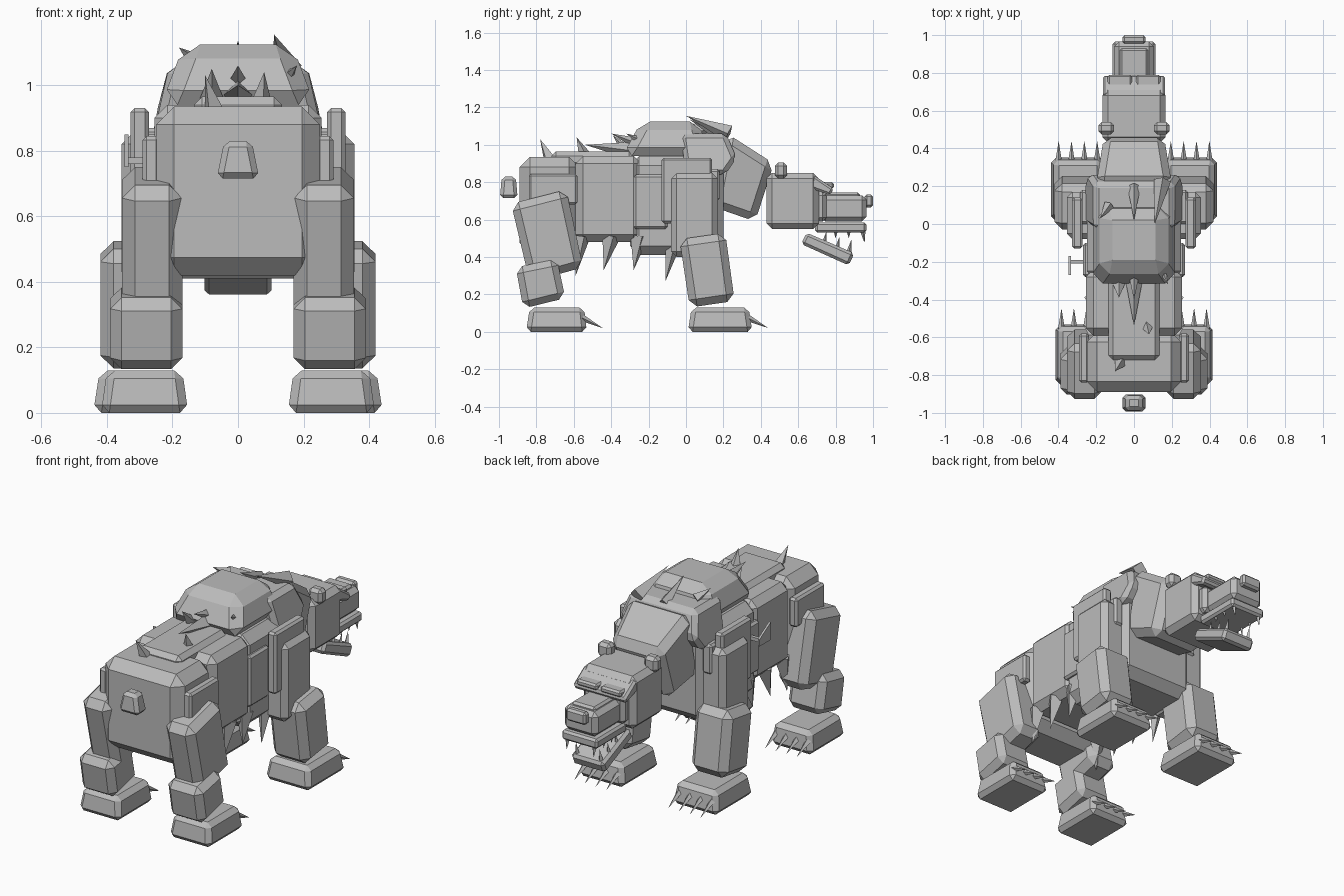
import bpy, bmesh
from mathutils import Vector

mat = bpy.data.materials.new("stone_grey")
mat.diffuse_color = (0.5, 0.5, 0.5, 1)


def finish(name, bm):
    bmesh.ops.recalc_face_normals(bm, faces=bm.faces)
    me = bpy.data.meshes.new(name)
    bm.to_mesh(me)
    bm.free()
    me.materials.append(mat)
    ob = bpy.data.objects.new(name, me)
    bpy.context.collection.objects.link(ob)
    return ob


def block(name, prof, half, cx=0, bevel=0.03):
    """Chamfered block from a side profile of (y, z) points and half widths."""
    if not isinstance(half, (list, tuple)):
        half = [half] * len(prof)
    bm = bmesh.new()
    a = [bm.verts.new((cx - h, y, z)) for (y, z), h in zip(prof, half)]
    b = [bm.verts.new((cx + h, y, z)) for (y, z), h in zip(prof, half)]
    bm.faces.new(a)
    bm.faces.new(b[::-1])
    n = len(prof)
    for i in range(n):
        j = (i + 1) % n
        bm.faces.new((a[i], b[i], b[j], a[j]))
    ob = finish(name, bm)
    if bevel:
        m = ob.modifiers.new("chamfer", 'BEVEL')
        m.width, m.segments, m.limit_method = bevel, 1, 'NONE'
    return ob


def box(name, y0, y1, z0, z1, half, cx=0, bevel=0.03):
    return block(name, [(y0, z0), (y1, z0), (y1, z1), (y0, z1)], half, cx, bevel)


def spike(name, base, tip, r=0.03, sides=4):
    """Pointed cone from base to tip."""
    base, tip = Vector(base), Vector(tip)
    d = tip - base
    bm = bmesh.new()
    bmesh.ops.create_cone(bm, cap_ends=True, segments=sides, radius1=r, radius2=0, depth=d.length)
    bm.transform(d.to_track_quat('Z', 'Y').to_matrix().to_4x4())
    bmesh.ops.translate(bm, verts=bm.verts, vec=(base + tip) / 2)
    return finish(name, bm)


# Trunk
box("rump", -0.89, -0.57, 0.42, 0.935, [0.25, 0.25, 0.25, 0.25], bevel=0.055)
box("belly", -0.59, -0.24, 0.48, 0.94, 0.255, bevel=0.04)
box("chest", -0.30, 0.20, 0.41, 0.94, 0.25, bevel=0.05)
box("back_plate", -0.72, -0.28, 0.88, 0.965, 0.135, bevel=0.025)
block("hump", [(-0.34, 0.94), (0.12, 0.94), (0.07, 1.125), (-0.24, 1.125)],
      [0.235, 0.235, 0.165, 0.165], bevel=0.05)
block("shoulder_yoke", [(0.0, 0.84), (0.21, 0.84), (0.27, 0.93), (0.215, 1.06), (-0.03, 1.06)],
      [0.26, 0.26, 0.25, 0.21, 0.21], bevel=0.025)
block("neck", [(0.14, 0.67), (0.37, 0.59), (0.47, 0.90), (0.22, 1.06)],
      [0.20, 0.16, 0.16, 0.20], bevel=0.04)
block("tail", [(-0.995, 0.715), (-0.90, 0.715), (-0.91, 0.83), (-0.985, 0.83)],
      [0.065, 0.065, 0.042, 0.042], bevel=0.018)

# Head
box("head", 0.43, 0.71, 0.55, 0.85, 0.168, bevel=0.03)
block("brow", [(0.66, 0.77), (0.77, 0.73), (0.79, 0.765), (0.68, 0.84)], 0.165, bevel=0.012)
box("cheek", 0.66, 0.75, 0.59, 0.75, 0.13, bevel=0.02)
box("muzzle", 0.72, 0.965, 0.59, 0.73, 0.105, bevel=0.025)
box("muzzle_ridge", 0.74, 0.93, 0.71, 0.745, 0.075, bevel=0.012)
box("upper_lip", 0.69, 0.965, 0.53, 0.585, 0.113, bevel=0.012)
box("nose", 0.955, 1.0, 0.665, 0.735, 0.062, bevel=0.012)
block("lower_jaw", [(0.615, 0.47), (0.87, 0.355), (0.90, 0.42), (0.645, 0.53)], 0.103, bevel=0.015)
for s in (-1, 1):
    box("ear", 0.475, 0.54, 0.82, 0.905, 0.042, s * 0.147, 0.018)
    # slanted brow ridge over each eye
    ridge = box("brow_ridge", 0.72, 0.79, 0.765, 0.80, 0.065, 0, 0.01)
    ridge.location.x = s * 0.075
    ridge.rotation_euler.y = 0
    spike("upper_fang", (s * 0.085, 0.945, 0.54), (s * 0.085, 0.955, 0.475), 0.015)
    spike("lower_fang", (s * 0.075, 0.87, 0.42), (s * 0.075, 0.885, 0.495), 0.015)
    for y in (0.74, 0.81):
        spike("upper_tooth", (s * 0.09, y + 0.06, 0.54), (s * 0.09, y + 0.06, 0.50), 0.012)
        spike("lower_tooth", (s * 0.08, y, 0.48 - (y - 0.74) * 0.4),
              (s * 0.08, y + 0.01, 0.535 - (y - 0.74) * 0.4), 0.012)

# Legs, built once per side
for s in (-1, 1):
    box("front_upper_leg", -0.08, 0.17, 0.40, 0.85, 0.09, s * 0.265, 0.03)
    block("front_lower_leg", [(0.02, 0.13), (0.26, 0.165), (0.21, 0.53), (-0.035, 0.495)],
          0.115, s * 0.305, 0.04)
    block("front_paw", [(0.01, 0.0), (0.355, 0.0), (0.335, 0.13), (0.03, 0.13)],
          [0.145, 0.145, 0.125, 0.125], s * 0.297, 0.025)
    block("rear_upper_leg", [(-0.835, 0.265), (-0.55, 0.345), (-0.64, 0.76), (-0.935, 0.685)],
          0.092, s * 0.262, 0.04)
    block("rear_lower_leg", [(-0.87, 0.125), (-0.645, 0.18), (-0.69, 0.39), (-0.91, 0.345)],
          0.11, s * 0.28, 0.035)
    block("rear_paw", [(-0.855, 0.0), (-0.53, 0.0), (-0.545, 0.13), (-0.835, 0.13)],
          [0.133, 0.133, 0.115, 0.115], s * 0.285, 0.025)
    box("shoulder_plate", -0.13, 0.14, 0.58, 0.93, 0.028, s * 0.30, 0.012)
    box("shoulder_pad", 0.0, 0.18, 0.70, 0.87, 0.03, s * 0.255, 0.012)
    box("hip_plate", -0.84, -0.58, 0.68, 0.845, 0.026, s * 0.265, 0.012)
    box("flank_plate", -0.28, -0.10, 0.55, 0.84, 0.02, s * 0.25, 0.012)
    # claws
    for front, cx, y, step in ((True, 0.297, 0.33, 0.068), (False, 0.285, -0.555, 0.066)):
        for i in range(4):
            x = s * cx + (i - 1.5) * step
            spike("claw", (x, y, 0.075), (x, y + 0.11, 0.02), 0.018)
    # shaggy points along the lower flanks
    for y, z, dy in ((-0.56, 0.30, -0.03), (-0.40, 0.33, -0.04), (-0.25, 0.33, -0.03), (-0.06, 0.27, -0.05)):
        spike("flank_spike", (s * 0.215, y, 0.51), (s * 0.225, y + dy, z), 0.05)

# Spikes along the back: base, tip, radius
for base, tip, r in (
        ((-0.07, -0.73, 0.92), (-0.10, -0.78, 1.03), 0.035),
        ((0.07, -0.54, 0.94), (0.08, -0.585, 1.04), 0.035),
        ((-0.08, -0.30, 0.95), (-0.08, -0.39, 1.05), 0.04),
        ((0.0, -0.30, 0.97), (0.0, -0.54, 1.00), 0.045),
        ((0.0, -0.24, 1.00), (0.0, -0.40, 1.06), 0.035),
        ((0.0, 0.20, 1.04), (0.0, 0.02, 1.135), 0.035),
        ((0.15, 0.23, 1.06), (0.11, 0.0, 1.155), 0.045),
        ((0.13, -0.20, 1.00), (0.18, -0.32, 1.06), 0.035),
        ((-0.13, 0.10, 1.07), (-0.18, 0.03, 1.115), 0.03),
        ((-0.14, -0.08, 1.02), (-0.185, -0.12, 1.06), 0.03)):
    spike("back_spike", base, tip, r)

# Thin splinter on the left flank
block("splinter", [(-0.27, 0.75), (-0.17, 0.75), (-0.17, 0.79), (-0.27, 0.85)], 0.006, -0.34, 0)
box("splinter_pin", -0.21, -0.19, 0.76, 0.78, 0.05, -0.29, 0)
